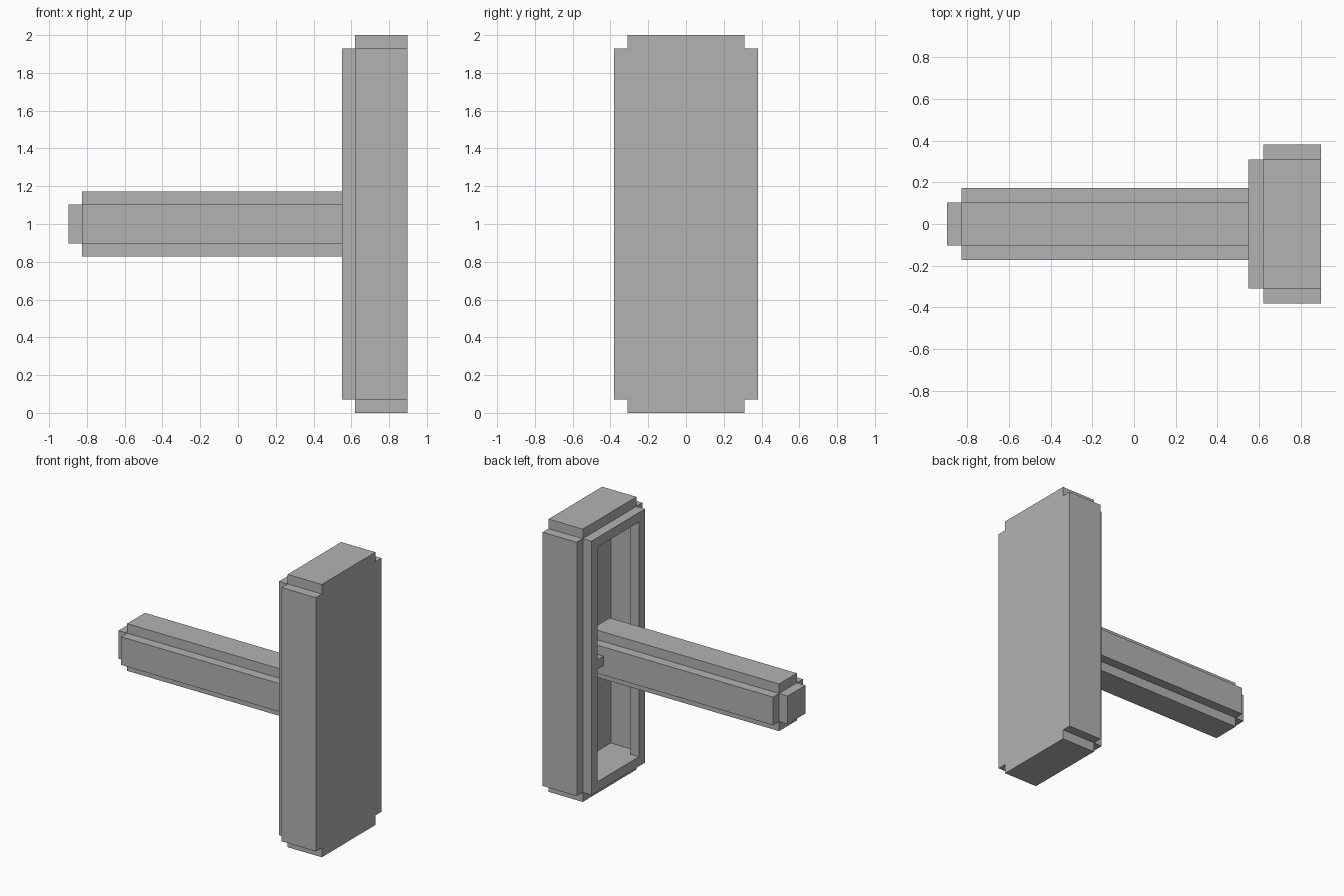
import bpy
import bmesh

cube = bpy.data.objects.get("Cube")
if cube:
    bpy.data.objects.remove(cube, do_unlink=True)

T = 0.07            # panel thickness and step size
X_END = 0.897       # half length along x
CZ = 1.0            # height of the centre line

grey = bpy.data.materials.new("plain_grey")
grey.use_nodes = True
colour = (0.45, 0.45, 0.45, 1.0)
grey.diffuse_color = colour
grey.node_tree.nodes["Principled BSDF"].inputs["Base Color"].default_value = colour


def prism(name, profile, x0, x1):
    """Extrude a (y, z) outline along x."""
    bm = bmesh.new()
    face = bm.faces.new([bm.verts.new((x0, y, z)) for y, z in profile])
    new = bmesh.ops.extrude_face_region(bm, geom=[face])["geom"]
    moved = [v for v in new if isinstance(v, bmesh.types.BMVert)]
    bmesh.ops.translate(bm, verts=moved, vec=(x1 - x0, 0, 0))
    bmesh.ops.recalc_face_normals(bm, faces=bm.faces)
    mesh = bpy.data.meshes.new(name)
    bm.to_mesh(mesh)
    bm.free()
    mesh.materials.append(grey)
    obj = bpy.data.objects.new(name, mesh)
    bpy.context.collection.objects.link(obj)
    return obj


def rect(y0, y1, z0, z1):
    return [(y0, z0), (y1, z0), (y1, z1), (y0, z1)]


def notched(hy, hz):
    """Rectangle about the centre line with a square notch at each corner."""
    a, b = hy - T, hz - T
    pts = [(-a, -hz), (a, -hz), (a, -b), (hy, -b), (hy, b), (a, b),
           (a, hz), (-a, hz), (-a, b), (-hy, b), (-hy, -b), (-a, -b)]
    return [(y, CZ + z) for y, z in pts]


# Head: closed back plate
x_rim, x_wall, x_back = X_END - 0.347, X_END - 0.277, X_END - T
prism("head_back_plate", notched(0.38, 1.0), x_back, X_END)

# Head: walls, open rim and braces, repeated on both sides
for s, side in ((-1, "front"), (1, "rear")):
    y = lambda a, b: sorted((s * a, s * b))
    prism(f"head_wall_{side}", rect(*y(0.31, 0.38), T, 2 - T), x_wall, x_back)
    prism(f"rim_{side}", rect(*y(0.24, 0.31), T, 2 - T), x_rim, x_wall)
    prism(f"handle_brace_{side}", rect(*y(0.17, 0.24), CZ - T / 2, CZ + T / 2),
          x_rim, x_wall)

for s, side in ((-1, "bottom"), (1, "top")):
    z = lambda a, b: sorted((CZ + s * a, CZ + s * b))
    prism(f"head_wall_{side}", rect(-0.31, 0.31, *z(0.86, 1.0)), x_wall, x_back)
    prism(f"rim_{side}", rect(-0.24, 0.24, *z(0.86, 0.93)), x_rim, x_wall)

# Handle: stepped bar running into the open head, with a smaller cap at each end
bar0, bar1 = -X_END + T, x_wall + T
cap = rect(-0.103, 0.103, CZ - 0.103, CZ + 0.103)
prism("handle_bar", notched(0.173, 0.173), bar0, bar1)
prism("handle_outer_cap", cap, -X_END, bar0)
prism("handle_inner_cap", cap, bar1, bar1 + T)
